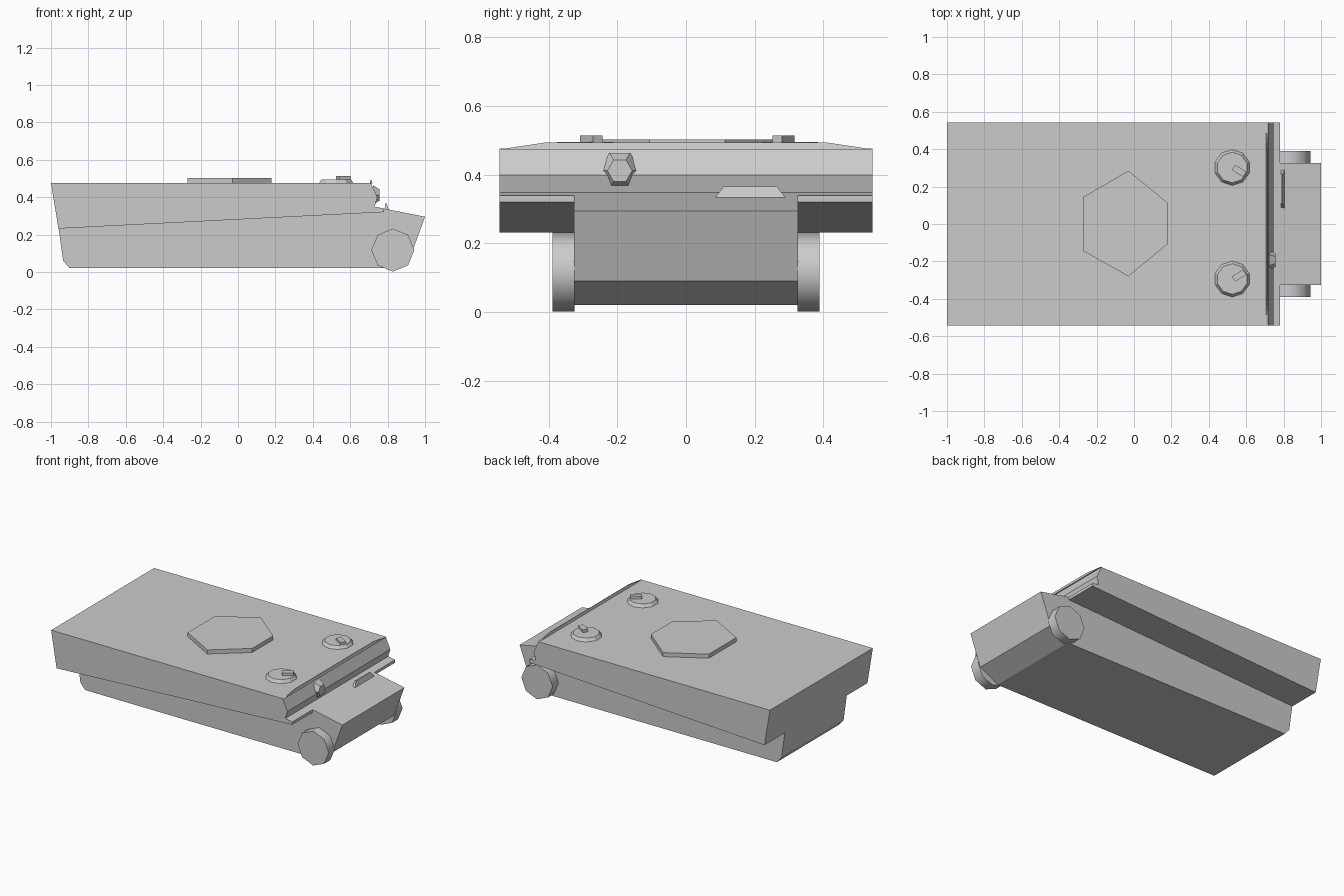
import bpy, bmesh, math
from mathutils import Matrix, Vector

if "Cube" in bpy.data.objects:
    bpy.data.objects.remove(bpy.data.objects["Cube"])


def finish(name, bm):
    bmesh.ops.recalc_face_normals(bm, faces=bm.faces)
    me = bpy.data.meshes.new(name)
    bm.to_mesh(me)
    bm.free()
    ob = bpy.data.objects.new(name, me)
    bpy.context.collection.objects.link(ob)
    return ob


def loft(name, a, b):
    """Solid between two matching outlines of 3D points."""
    bm = bmesh.new()
    va, vb = [bm.verts.new(p) for p in a], [bm.verts.new(p) for p in b]
    bm.faces.new(va)
    bm.faces.new(vb)
    for i in range(len(va)):
        j = (i + 1) % len(va)
        bm.faces.new((va[i], va[j], vb[j], vb[i]))
    return finish(name, bm)


def side_profile(name, pts, y0, y1):
    return loft(name, [(x, y0, z) for x, z in pts], [(x, y1, z) for x, z in pts])


def frustum(name, r1, r2, depth, sides, matrix):
    bm = bmesh.new()
    bmesh.ops.create_cone(bm, cap_ends=True, segments=sides, radius1=r1,
                          radius2=r2, depth=depth, matrix=matrix)
    return finish(name, bm)


# lower hull with sloping nose
side_profile("lower_hull", [(-0.96, 0.24), (-0.935, 0.06), (-0.90, 0.02), (0.79, 0.02),
                            (0.925, 0.09), (1.0, 0.295), (0.73, 0.349), (0.6, 0.36)], -0.327, 0.327)

# wide upper hull with front ledge
side_profile("upper_hull", [(-1.0, 0.476), (-0.96, 0.232), (0.78, 0.32), (0.78, 0.339),
                            (0.73, 0.349), (0.745, 0.40), (0.71, 0.476)], -0.543, 0.543)

# thin raised lip along the front edge of the roof
low = [(0.705, -0.543), (0.705, 0.543), (0.718, 0.543), (0.718, -0.543)]
high = [(0.71, -0.41), (0.71, 0.41), (0.713, 0.41), (0.713, -0.41)]
loft("roof_lip", [(x, y, 0.474) for x, y in low], [(x, y, 0.494) for x, y in high])

# six-sided roof plate
hexa = [(-0.03, 0.285), (0.18, 0.113), (0.18, -0.107), (-0.03, -0.28), (-0.27, -0.145), (-0.27, 0.145)]
loft("roof_plate", [(x, y, 0.474) for x, y in hexa], [(x, y, 0.503) for x, y in hexa])

for s, side in ((1, "left"), (-1, "right")):
    # drive wheel
    frustum(f"drive_wheel_{side}", 0.115, 0.115, 0.065, 8,
            Matrix.Translation((0.828, s * 0.357, 0.117)) @ Matrix.Rotation(math.pi / 2, 4, 'X'))
    # roof hatch and its periscope
    y = s * 0.298 + 0.004
    frustum(f"hatch_{side}", 0.097, 0.082, 0.021, 10, Matrix.Translation((0.525, y, 0.485)))
    bm = bmesh.new()
    bmesh.ops.create_cube(bm, size=1, matrix=Matrix.Translation((0.562, y - s * 0.018, 0.503))
                          @ Matrix.Rotation(-s * math.radians(32), 4, 'Z')
                          @ Matrix.Diagonal((0.07, 0.033, 0.022, 1)))
    finish(f"periscope_{side}", bm)

# headlight on the front plate
frustum("headlight", 0.06, 0.036, 0.035, 6,
        Matrix.Translation((0.738, -0.193, 0.412)) @ Matrix.Rotation(math.pi / 2, 4, 'Y'))

# small tapered step on the nose
loft("nose_step", [(0.785, 0.085, 0.333), (0.785, 0.29, 0.333), (0.805, 0.29, 0.333), (0.805, 0.085, 0.333)],
     [(0.785, 0.11, 0.366), (0.785, 0.265, 0.366), (0.795, 0.265, 0.366), (0.795, 0.11, 0.366)])

# smooth only the wheel rims
for side in ("left", "right"):
    for p in bpy.data.objects[f"drive_wheel_{side}"].data.polygons:
        p.use_smooth = len(p.vertices) == 4
    me = bpy.data.objects[f"drive_wheel_{side}"].data
    me.set_sharp_from_angle(angle=math.radians(60))
